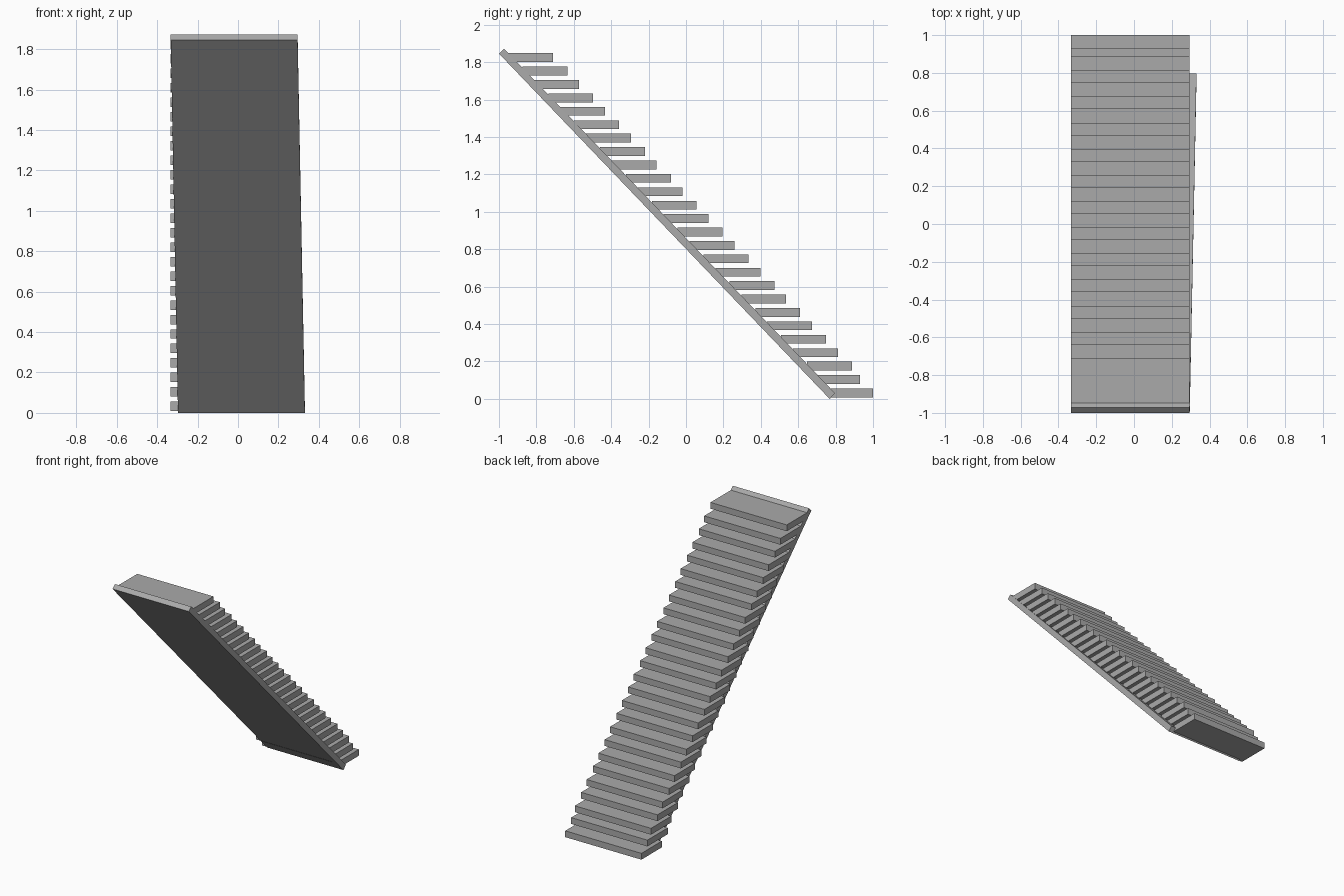
import bpy
import bmesh

cube = bpy.data.objects.get("Cube")
if cube:
    bpy.data.objects.remove(cube, do_unlink=True)

grey = bpy.data.materials.new("plain_grey")
grey.use_nodes = True
colour = (0.4, 0.4, 0.4, 1)
grey.diffuse_color = colour
grey.node_tree.nodes["Principled BSDF"].inputs["Base Color"].default_value = colour


def prism(name, near, far):
    """Solid between two matching outlines."""
    bm = bmesh.new()
    a = [bm.verts.new(p) for p in near]
    b = [bm.verts.new(p) for p in far]
    bm.faces.new(a)
    bm.faces.new(b)
    for i in range(len(a)):
        j = (i + 1) % len(a)
        bm.faces.new((a[i], a[j], b[j], b[i]))
    bmesh.ops.recalc_face_normals(bm, faces=bm.faces)
    mesh = bpy.data.meshes.new(name)
    bm.to_mesh(mesh)
    bm.free()
    mesh.materials.append(grey)
    obj = bpy.data.objects.new(name, mesh)
    bpy.context.collection.objects.link(obj)


LEFT, RIGHT = 0.295, -0.333
STEPS, DEPTH, THICK = 26, 0.24, 0.047

# Sloping support slab, slightly skewed sideways towards its foot
profile = [(-1.0, 1.846, 0), (-0.972, 1.872, 0), (0.797, 0.03, 0.036), (0.768, 0.0, 0.036)]
prism("support_slab",
      [(RIGHT + skew, y, z) for y, z, skew in profile],
      [(LEFT + skew, y, z) for y, z, skew in profile])

# Treads from the top down, with slightly uneven spacing
for i in range(STEPS):
    nose = -0.71 + 0.0692 * i + 0.006 * (i % 2)
    if i >= STEPS - 2:
        nose -= 0.021
    nose = min(nose, 1.0)
    top = 1.848 - 0.0717 * i
    back = nose - DEPTH
    outline = [(back, top - THICK), (nose, top - THICK), (nose, top), (back, top)]
    prism(f"tread_{STEPS - i}",
          [(RIGHT, y, z) for y, z in outline],
          [(LEFT, y, z) for y, z in outline])
